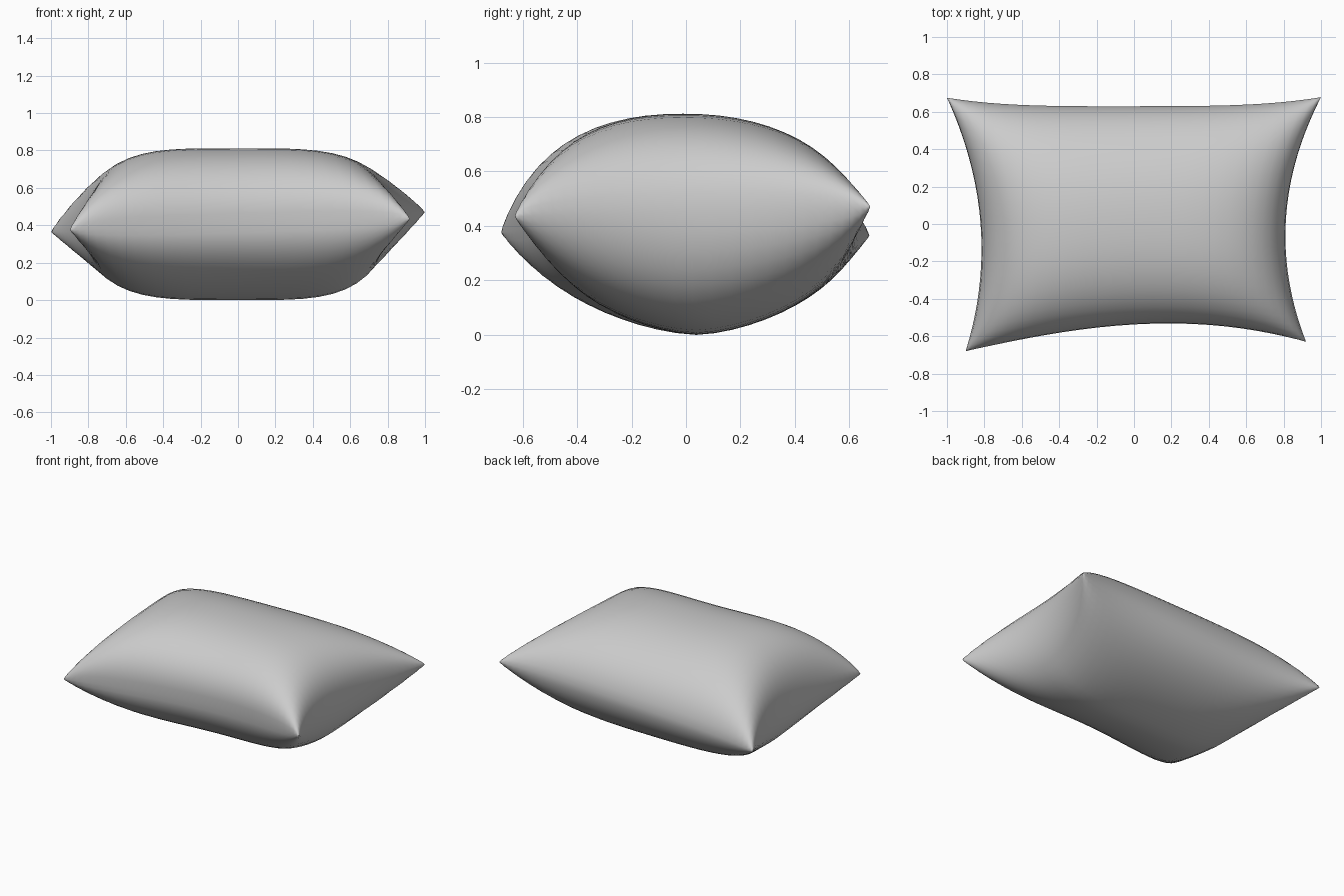
import bpy, bmesh, math

if "Cube" in bpy.data.objects:
    bpy.data.objects.remove(bpy.data.objects["Cube"])

N = 28  # grid cells per side of each cloth panel

# Pinched corners: (x, y, z)
FL, FR = (-0.90, -0.68, 0.375), (0.92, -0.63, 0.435)
BL, BR = (-1.00, 0.675, 0.365), (1.00, 0.678, 0.47)


def seam_point(u, v):
    """Bilinear quad between the corners, with each edge pulled inward."""
    s, t = (u + 1) / 2, (v + 1) / 2
    x, y, z = (FL[k] * (1 - s) * (1 - t) + FR[k] * s * (1 - t)
               + BL[k] * (1 - s) * t + BR[k] * s * t for k in range(3))
    sag_side = 1 - abs(v) ** 2
    x += sag_side * (0.13 * (1 - s) - 0.148 * s)
    y += 0.125 * (1 - abs(u - 0.1 * (1 - u * u)) ** 2) * (1 - t)
    y -= 0.047 * (1 - abs(u) ** 3.5) * t
    return x, y, z


def panel(bm, side, height, py, power, shift):
    """One puffed cloth panel; side is +1 for top, -1 for bottom."""
    rows = []
    for j in range(N + 1):
        v = math.sin(math.pi * (j / N - 0.5))
        row = []
        for i in range(N + 1):
            u = math.sin(math.pi * (i / N - 0.5))
            x, y, z = seam_point(u, v)
            puff = max(0, (1 - abs(u) ** 4) * (1 - abs(v) ** py)) ** power
            z += (0.41 - z) * puff  # seam tilt fades out towards the middle
            row.append(bm.verts.new((x, y + shift * puff, z + side * height * puff)))
        rows.append(row)
    for j in range(N):
        for i in range(N):
            q = [rows[j][i], rows[j][i + 1], rows[j + 1][i + 1], rows[j + 1][i]]
            bm.faces.new(q if side > 0 else q[::-1])


# Pillow: two puffed panels welded along the seam
bm = bmesh.new()
panel(bm, 1, 0.402, 2.2, 0.45, -0.06)
panel(bm, -1, 0.41, 1.6, 0.48, -0.01)
bmesh.ops.remove_doubles(bm, verts=bm.verts, dist=0.0005)
low = min(v.co.z for v in bm.verts)
bmesh.ops.translate(bm, verts=bm.verts, vec=(0, 0, -low))
for f in bm.faces:
    f.smooth = True
mesh = bpy.data.meshes.new("pillow")
bm.to_mesh(mesh)
bm.free()
pillow = bpy.data.objects.new("pillow", mesh)
bpy.context.collection.objects.link(pillow)
